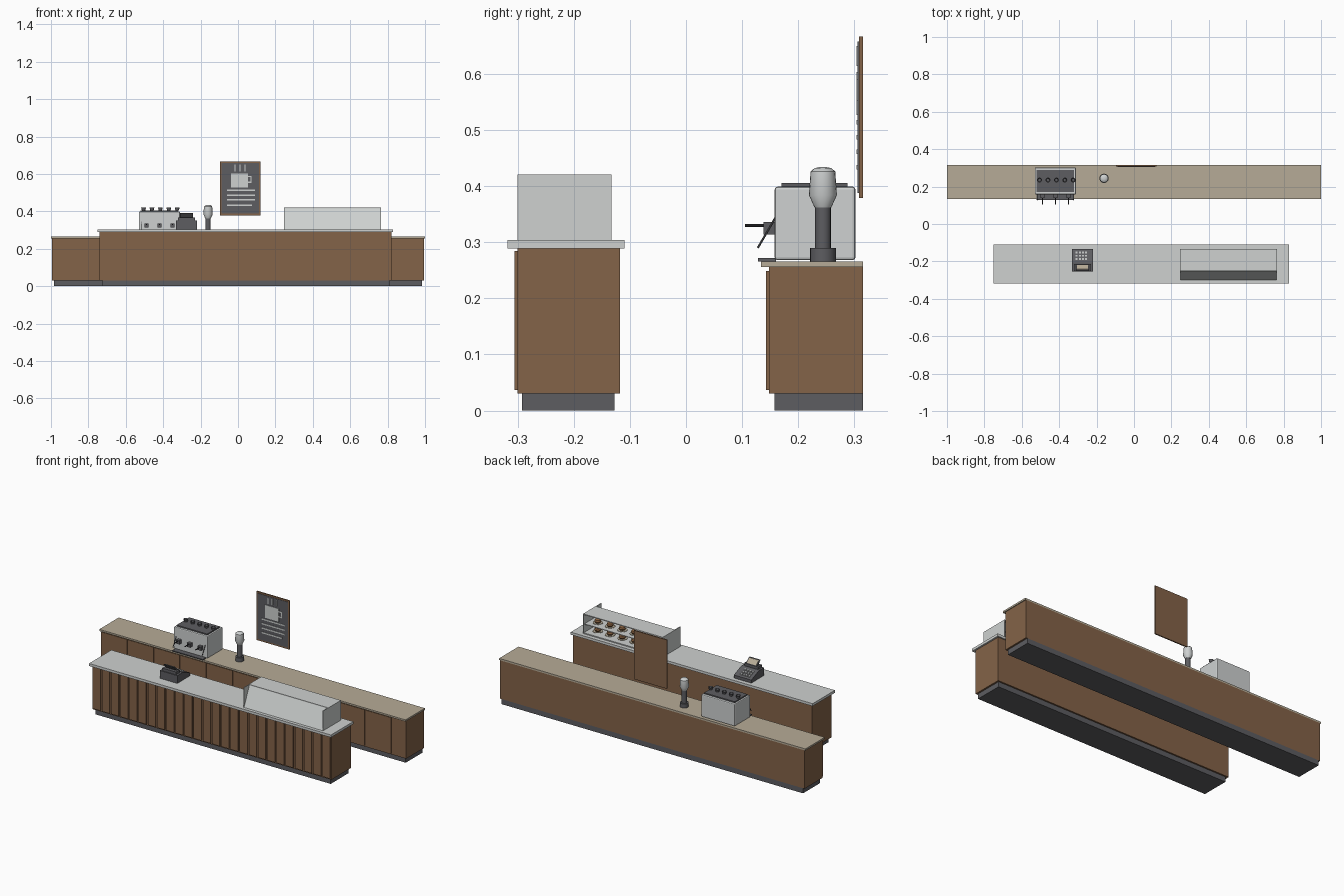
import bpy, bmesh, math
from mathutils import Vector

cube = bpy.data.objects.get("Cube")
if cube:
    bpy.data.objects.remove(cube, do_unlink=True)


def material(name, color):
    m = bpy.data.materials.new(name)
    m.use_nodes = True
    m.diffuse_color = (*color, 1)
    m.node_tree.nodes["Principled BSDF"].inputs["Base Color"].default_value = (*color, 1)
    return m


wood = material("brown wood", (0.23, 0.125, 0.065))
stone = material("pale grey stone", (0.62, 0.64, 0.63))
beige = material("beige worktop", (0.47, 0.41, 0.31))
dark = material("dark grey", (0.11, 0.11, 0.12))
silver = material("silver", (0.62, 0.64, 0.64))
black = material("charcoal", (0.04, 0.04, 0.045))
crust = material("baked crust", (0.25, 0.12, 0.05))


def finish(name, bm, mat, smooth=False):
    bmesh.ops.recalc_face_normals(bm, faces=bm.faces)
    mesh = bpy.data.meshes.new(name)
    bm.to_mesh(mesh)
    bm.free()
    mesh.materials.append(mat)
    ob = bpy.data.objects.new(name, mesh)
    bpy.context.collection.objects.link(ob)
    if smooth:
        bpy.ops.object.select_all(action='DESELECT')
        ob.select_set(True)
        bpy.context.view_layer.objects.active = ob
        bpy.ops.object.shade_smooth_by_angle(angle=math.radians(35))
    return ob


def add_box(bm, x, y, z):
    verts = bmesh.ops.create_cube(bm, size=1)["verts"]
    for v in verts:
        v.co = [(a + b) / 2 + c * (b - a) for c, (a, b) in zip(v.co, (x, y, z))]


def box(name, x, y, z, mat, bevel=0):
    bm = bmesh.new()
    add_box(bm, x, y, z)
    if bevel:
        bmesh.ops.bevel(bm, geom=bm.edges[:], offset=bevel, segments=2,
                        profile=0.5, affect='EDGES')
    return finish(name, bm, mat)


def boxes(name, parts, mat):
    bm = bmesh.new()
    for part in parts:
        add_box(bm, *part)
    return finish(name, bm, mat)


def prism(name, x, profile, mat):
    # side profile of (y, z) points stretched along x
    bm = bmesh.new()
    face = bm.faces.new([bm.verts.new((x[0], y, z)) for y, z in profile])
    ext = bmesh.ops.extrude_face_region(bm, geom=[face])["geom"]
    for v in ext:
        if isinstance(v, bmesh.types.BMVert):
            v.co.x = x[1]
    return finish(name, bm, mat)


def lathe(name, pos, profile, mat, sides=20):
    # stacked rings of (radius, height), closed at both ends
    bm = bmesh.new()
    rings = [[bm.verts.new((pos[0] + r * math.cos(math.tau * i / sides),
                            pos[1] + r * math.sin(math.tau * i / sides), pos[2] + h))
              for i in range(sides)] for r, h in profile]
    for low, high in zip(rings, rings[1:]):
        for i in range(sides):
            j = (i + 1) % sides
            bm.faces.new((low[i], low[j], high[j], high[i]))
    bm.faces.new(rings[0])
    bm.faces.new(rings[-1])
    return finish(name, bm, mat, True)


def rod(name, a, b, r, mat):
    a, b = Vector(a), Vector(b)
    ob = lathe(name, (0, 0, 0), [(r, 0), (r, (b - a).length)], mat, 10)
    ob.location = a
    ob.rotation_euler = (b - a).to_track_quat('Z', 'Y').to_euler()


# Front counter
box("front_plinth", (-0.725, 0.81), (-0.292, -0.127), (0, 0.03), dark)
box("front_body", (-0.74, 0.82), (-0.30, -0.118), (0.03, 0.289), wood)
box("front_top", (-0.75, 0.83), (-0.318, -0.11), (0.289, 0.304), stone)
pitch = 1.56 / 26
boxes("front_slats", [((-0.74 + pitch * i + 0.005, -0.74 + pitch * (i + 1) - 0.005),
                       (-0.306, -0.30), (0.037, 0.284)) for i in range(26)], wood)

# Back counter
box("back_plinth", (-0.985, 0.985), (0.158, 0.315), (0, 0.03), dark)
box("back_body", (-0.995, 0.995), (0.148, 0.315), (0.03, 0.256), wood)
box("back_top", (-1, 1), (0.134, 0.315), (0.256, 0.266), beige)
boxes("back_doors", [((-0.994 + 0.1725 * i, -0.826 + 0.1725 * i),
                      (0.143, 0.148), (0.037, 0.249)) for i in range(11)], wood)

# Coffee machine
box("machine_body", (-0.53, -0.31), (0.158, 0.302), (0.268, 0.399), silver, 0.005)
box("machine_top_tray", (-0.52, -0.32), (0.17, 0.288), (0.398, 0.406), dark)
box("drip_tray", (-0.52, -0.32), (0.128, 0.16), (0.266, 0.272), dark)
for i in range(5):
    lathe("cup", (-0.505 + 0.045 * i, 0.235, 0.405),
          [(0.009, 0), (0.013, 0.016), (0.011, 0.016), (0.008, 0.006)], dark, 12)
for x in (-0.49, -0.42, -0.35):
    box("group_head", (x - 0.011, x + 0.011), (0.138, 0.16), (0.314, 0.336), dark)
    rod("filter_handle", (x, 0.14, 0.33), (x, 0.105, 0.33), 0.003, black)
for x in (-0.515, -0.325):
    rod("steam_wand", (x, 0.16, 0.345), (x, 0.128, 0.29), 0.002, dark)

# Coffee grinder
lathe("grinder_base", (-0.16, 0.244, 0.266), [(0.023, 0), (0.023, 0.024),
      (0.014, 0.024), (0.014, 0.097)], dark)
lathe("grinder_hopper", (-0.16, 0.244, 0.362), [(0.015, 0), (0.025, 0.022),
      (0.022, 0.064), (0.015, 0.07), (0.006, 0.072)], silver)

# Menu board with painted cup, steam and lines
box("board_frame", (-0.096, 0.12), (0.308, 0.315), (0.379, 0.667), wood)
box("board_panel", (-0.087, 0.111), (0.306, 0.309), (0.388, 0.658), dark)


def mark(x0, x1, z0, z1):
    return (x0, x1), (0.304, 0.307), (z0, z1)


marks = [mark(-0.037, 0.053, 0.527, 0.603), mark(0.053, 0.073, 0.583, 0.59),
         mark(0.053, 0.073, 0.553, 0.56), mark(0.067, 0.073, 0.56, 0.583)]
marks += [mark(x - 0.003, x + 0.003, 0.614, 0.65) for x in (-0.017, 0.01, 0.037)]
marks += [mark(-0.06, end, z, z + 0.008)
          for z, end in ((0.51, 0.09), (0.483, 0.09), (0.457, 0.09), (0.43, 0.075))]
boxes("board_drawing", marks, stone)

# Cash register, sloping down towards the back
prism("register_body", (-0.332, -0.218), [(-0.255, 0.304), (-0.135, 0.304),
      (-0.135, 0.322), (-0.205, 0.35), (-0.255, 0.35)], dark)
box("register_neck", (-0.32, -0.23), (-0.25, -0.215), (0.348, 0.366), dark)
prism("register_screen", (-0.31, -0.24), [(-0.252, 0.392), (-0.246, 0.392),
      (-0.216, 0.366), (-0.228, 0.362)], dark)
prism("screen_face", (-0.305, -0.245), [(-0.243, 0.391), (-0.241, 0.391),
      (-0.218, 0.369), (-0.22, 0.368)], beige)
for row in range(3):
    y = -0.192 + 0.017 * row
    z = 0.322 + (-0.135 - y) * 0.4
    boxes("register_keys", [((x, x + 0.011), (y, y + 0.01), (z - 0.007, z + 0.002))
                            for x in (-0.312, -0.295, -0.278, -0.261)], stone)

# Display case, open at the back
for x in (0.245, 0.761):
    box("case_side", (x, x + 0.004), (-0.30, -0.133), (0.304, 0.421), stone)
box("case_roof", (0.248, 0.762), (-0.25, -0.133), (0.416, 0.421), stone)
box("case_floor", (0.248, 0.762), (-0.295, -0.133), (0.304, 0.31), stone)
box("case_shelf", (0.248, 0.762), (-0.265, -0.14), (0.356, 0.36), stone)
prism("case_front", (0.248, 0.762), [(-0.299, 0.304), (-0.295, 0.304),
      (-0.244, 0.42), (-0.248, 0.42)], stone)

# Pastries on plates
for z in (0.31, 0.36):
    for i in range(6):
        x = 0.305 + 0.08 * i
        lathe("plate", (x, -0.185, z), [(0.015, 0), (0.028, 0.005), (0.027, 0.006)], beige, 16)
        lathe("pastry", (x, -0.185, z + 0.005), [(0.014, 0), (0.019, 0.01),
              (0.016, 0.019), (0.006, 0.024)], crust, 12)
